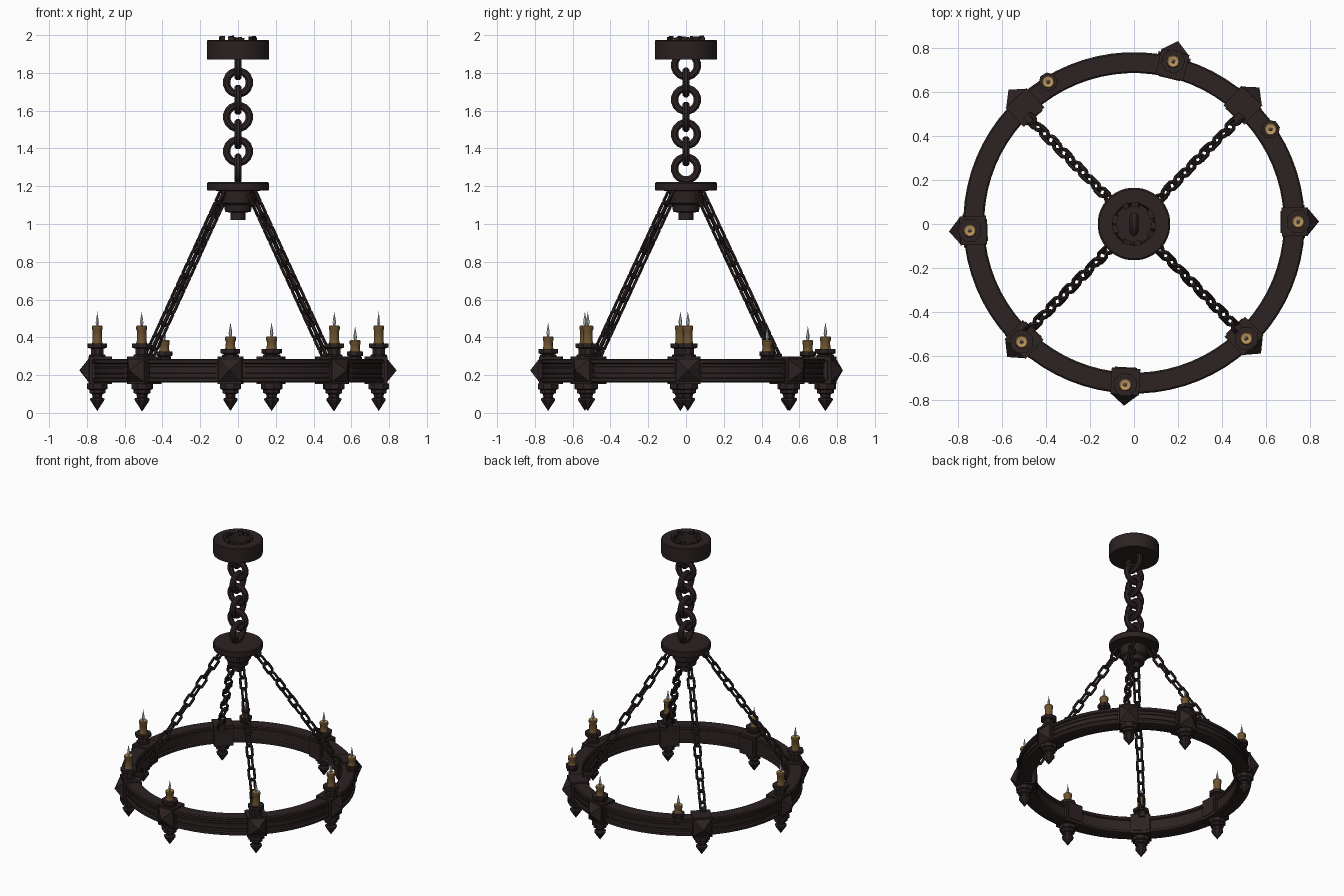
import bpy, bmesh, math, random
from math import sin, cos, pi, radians
from mathutils import Matrix, Vector

random.seed(4)
cube = bpy.data.objects.get("Cube")
if cube:
    bpy.data.objects.remove(cube)


def material(name, rgb):
    m = bpy.data.materials.new(name)
    m.use_nodes = True
    m.diffuse_color = (*rgb, 1)
    bsdf = m.node_tree.nodes["Principled BSDF"]
    bsdf.inputs["Base Color"].default_value = (*rgb, 1)
    bsdf.inputs["Roughness"].default_value = 0.8
    return m


IRON = material("dark iron", (0.026, 0.016, 0.016))
WAX = material("old wax", (0.16, 0.09, 0.03))
MELT = material("melted wax", (0.5, 0.3, 0.11))
FLAME = material("pale flame", (0.6, 0.62, 0.65))


def finish(name, bm, mats, loc=(0, 0, 0), turn=0.0, smooth=False):
    bmesh.ops.recalc_face_normals(bm, faces=bm.faces)
    mesh = bpy.data.meshes.new(name)
    bm.to_mesh(mesh)
    bm.free()
    for m in mats:
        mesh.materials.append(m)
    ob = bpy.data.objects.new(name, mesh)
    bpy.context.collection.objects.link(ob)
    ob.location = loc
    ob.rotation_euler.z = turn
    if smooth:
        bpy.ops.object.select_all(action="DESELECT")
        ob.select_set(True)
        bpy.context.view_layer.objects.active = ob
        bpy.ops.object.shade_smooth_by_angle(angle=radians(35))
    return ob


def lathe(bm, profile, n, closed=False):
    """Revolve (radius, height) points round z."""
    rings = [[bm.verts.new((r * cos(2 * pi * (i + .5) / n), r * sin(2 * pi * (i + .5) / n), z))
              for i in range(n)] for r, z in profile]
    pairs = list(zip(rings, rings[1:]))
    if closed:
        pairs.append((rings[-1], rings[0]))
    for a, b in pairs:
        for i in range(n):
            j = (i + 1) % n
            bm.faces.new((a[i], a[j], b[j], b[i]))
    if not closed:
        for ring in (rings[0], rings[-1]):
            bm.faces.new(ring)
    bmesh.ops.remove_doubles(bm, verts=bm.verts, dist=1e-5)


def box(bm, lo, hi):
    size = Vector(hi) - Vector(lo)
    mid = (Vector(hi) + Vector(lo)) / 2
    bmesh.ops.create_cube(bm, size=1, matrix=Matrix.Translation(mid) @ Matrix.Diagonal((*size, 1)))


def link(bm, mat, radius, straight, tube, n, m):
    """Closed chain link lying in local xz, stretched along z."""
    rings = []
    for i in range(n):
        a = 2 * pi * (i + .5) / n
        out = Vector((cos(a), 0, sin(a)))
        mid = out * radius + Vector((0, 0, math.copysign(straight, sin(a))))
        rings.append([bm.verts.new(mat @ (mid + tube * (cos(b) * out + sin(b) * Vector((0, 1, 0)))))
                      for b in (2 * pi * (k + .5) / m for k in range(m))])
    for i in range(n):
        a, b = rings[i], rings[(i + 1) % n]
        for k in range(m):
            q = (k + 1) % m
            bm.faces.new((a[k], a[q], b[q], b[k]))


# Ceiling canopy with a recessed top and broken chips round the recess
bm = bmesh.new()
lathe(bm, [(.163, 1.87), (.165, 1.88), (.165, 1.97), (.158, 1.975), (.095, 1.975), (.09, 1.9)], 40)
finish("canopy", bm, [IRON], smooth=True)
bm = bmesh.new()
for i in range(9):
    a = 2 * pi * i / 9 + random.uniform(-.2, .2)
    spin = Matrix.Rotation(a, 4, "Z") @ Matrix.Translation((.088, 0, 1.978))
    spin = spin @ Matrix.Rotation(random.uniform(-.3, .3), 4, "X")
    size = (.022, random.uniform(.02, .045), random.uniform(.015, .034))
    bmesh.ops.create_cube(bm, size=1, matrix=spin @ Matrix.Diagonal((*size, 1)))
finish("canopy_chips", bm, [IRON])

# Heavy round-link chain
bm = bmesh.new()
for i in range(7):
    mat = Matrix.Translation((0, 0, 1.84 - i * .091)) @ Matrix.Rotation(pi / 2 * ((i + 1) % 2), 4, "Z")
    link(bm, mat, .061, 0, .021, 16, 8)
finish("main_chain", bm, [IRON], smooth=True)

# Hub: disc and stepped boss
bm = bmesh.new()
lathe(bm, [(.04, 1.02), (.04, 1.06), (.068, 1.065), (.075, 1.1), (.088, 1.11), (.092, 1.175),
           (.163, 1.178), (.165, 1.185), (.165, 1.215), (.16, 1.222)], 32)
finish("hub", bm, [IRON], smooth=True)

# Wheel: hoop with raised rims and sunken faces
bm = bmesh.new()
outer = [(.762, .16), (.775, .165), (.775, .182), (.764, .188), (.764, .258), (.775, .264), (.775, .28), (.768, .286)]
inner = [(2 * .7275 - r, z) for r, z in reversed(outer)]
lathe(bm, outer + inner, 72, closed=True)
finish("wheel", bm, [IRON], loc=(0, .005, 0), smooth=True)
bm = bmesh.new()
for z in (.205, .24):
    lathe(bm, [(.76, z - .006), (.769, z - .004), (.769, z + .004), (.76, z + .006)], 72, closed=True)
finish("wheel_bead", bm, [IRON], loc=(0, .005, 0), smooth=True)


def post(x, y):
    """Clamp block with pyramid stud, stepped collar and spiked pendant."""
    place = dict(loc=(x, y, 0), turn=math.atan2(y, x))
    bm = bmesh.new()
    box(bm, (-.075, -.065, .152), (.045, .065, .298))
    box(bm, (-.08, -.05, .172), (.05, .05, .278))
    box(bm, (-.05, -.075, .172), (.03, .075, .278))
    stud = Matrix.Translation((.07, 0, .225)) @ Matrix.Rotation(pi / 2, 4, "Y") @ Matrix.Rotation(pi / 4, 4, "Z")
    bmesh.ops.create_cone(bm, cap_ends=True, segments=4, radius1=.085, radius2=0, depth=.05, matrix=stud)
    finish("post_clamp", bm, [IRON], **place)
    bm = bmesh.new()
    lathe(bm, [(0, .01), (.04, .068), (.04, .076), (.026, .082), (.03, .1), (.045, .105),
               (.045, .122), (.058, .127), (.058, .155)], 8)
    finish("post_pendant", bm, [IRON], **place)


def candle(x, y, base, plate, height, flared):
    """Drip plate on a neck, wax stick, melted pool and flame."""
    place = dict(loc=(x, y, 0), turn=math.atan2(y, x))
    rim = .055 if flared else .043
    bm = bmesh.new()
    lathe(bm, [(rim * .85, base), (rim * .85, base + .012), (rim * .65, base + .015),
               (rim * .65, plate - .028), (rim, plate - .022), (rim, plate)], 8)
    finish("candle_plate", bm, [IRON], **place)
    bm = bmesh.new()
    lathe(bm, [(.03, plate - .002), (.026, plate + .012), (.025, height - .028),
               (.029, height - .02), (.029, height - .004), (.025, height), (.012, height - .004)], 12)
    for f in bm.faces:
        if f.calc_center_median().z > height - .005:
            f.material_index = 1
    finish("candle", bm, [WAX, MELT], smooth=True, **place)
    bm = bmesh.new()
    lathe(bm, [(.004, height - .005), (.0095, height + .014), (.008, height + .03),
               (.003, height + .055), (0, height + .076)], 6)
    finish("flame", bm, [FLAME], **place)


# Posts round the wheel; the tall ones lift their candles higher
tall = [(.745, .01), (-.745, -.03), (-.51, -.535), (.51, -.52)]
low = [(-.04, -.73), (.178, .738)]
bare = [(-.505, .54), (.505, .55)]
for x, y in tall + low + bare:
    post(x, y)
for x, y in tall:
    candle(x, y, .295, .368, .462, True)
for x, y in low:
    candle(x, y, .295, .338, .405, True)
for x, y in [(-.39, .645), (.62, .43)]:
    candle(x, y, .284, .325, .385, False)

# Four slanting chains from hub to wheel
COUNT = 14
for sx in (1, -1):
    for sy in (1, -1):
        top, end = Vector((sx * .085, sy * .085, 1.14)), Vector((sx * .465, sy * .47, .31))
        aim = (end - top).to_track_quat("Z", "Y").to_matrix().to_4x4()
        bm = bmesh.new()
        for i in range(COUNT):
            mid = top.lerp(end, i / (COUNT - 1))
            spin = Matrix.Rotation(pi / 4 + pi / 2 * (i % 2) + random.uniform(-.15, .15), 4, "Z")
            link(bm, Matrix.Translation(mid) @ aim @ spin, .024, .02, .0095, 8, 6)
        finish("support_chain", bm, [IRON])
        # Lug holding the chain's lower end
        bm = bmesh.new()
        box(bm, (-.03, -.02, .27), (.02, .02, .312))
        finish("chain_lug", bm, [IRON], loc=(sx * .475, sy * .48, 0), turn=math.atan2(sy, sx))
